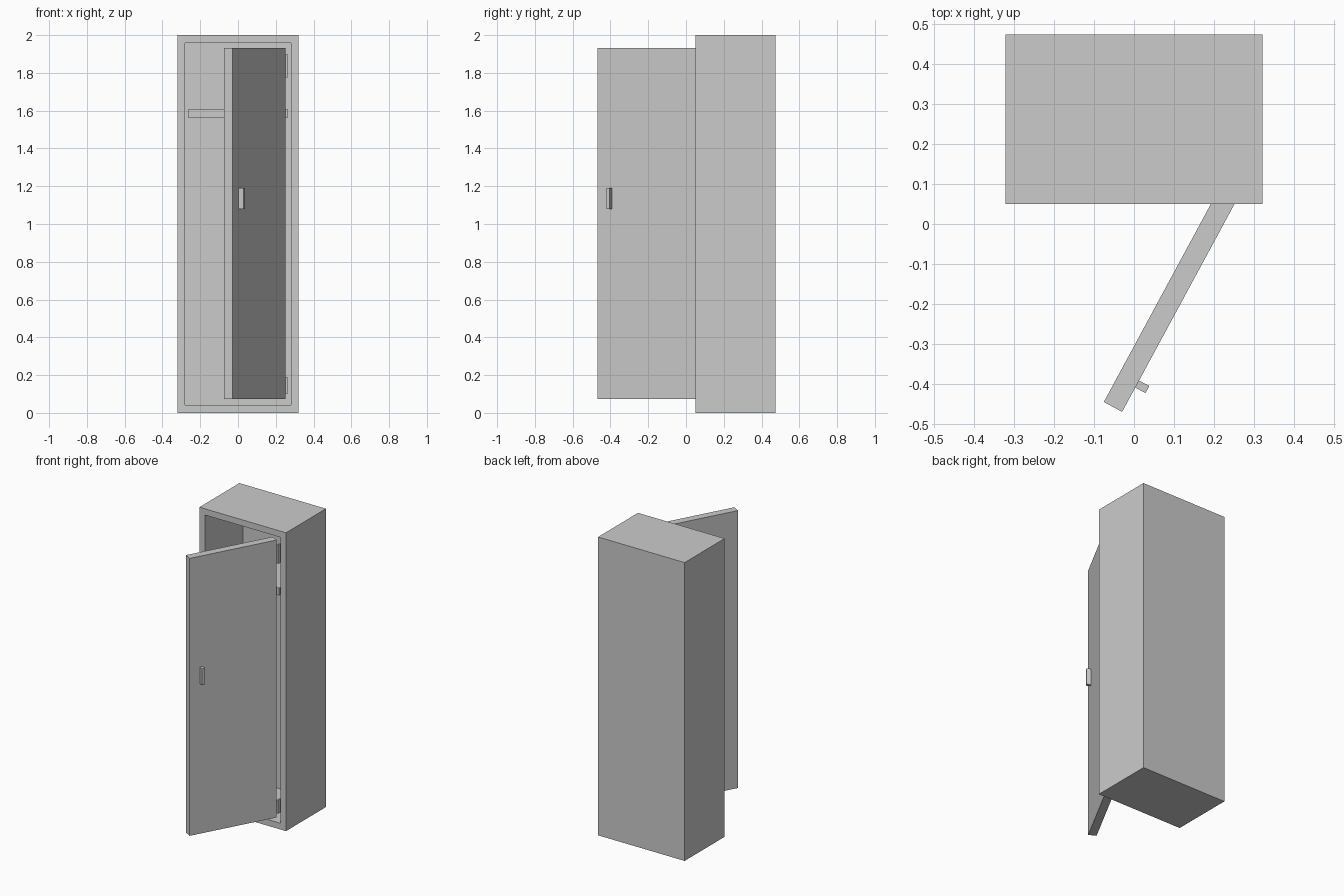
import bpy, bmesh, math
from mathutils import Matrix, Vector

if "Cube" in bpy.data.objects:
    bpy.data.objects.remove(bpy.data.objects["Cube"])

grey = bpy.data.materials.new("light_grey")
grey.diffuse_color = (0.6, 0.6, 0.6, 1)
grey.use_nodes = True
grey.node_tree.nodes["Principled BSDF"].inputs["Base Color"].default_value = grey.diffuse_color


def finish(name, bm):
    mesh = bpy.data.meshes.new(name)
    bm.to_mesh(mesh)
    bm.free()
    mesh.materials.append(grey)
    obj = bpy.data.objects.new(name, mesh)
    bpy.context.collection.objects.link(obj)
    return obj


def box(lo, hi):
    lo, hi = Vector(lo), Vector(hi)
    bm = bmesh.new()
    bmesh.ops.create_cube(bm, size=1, matrix=Matrix.Translation((lo + hi) / 2)
                          @ Matrix.Diagonal((hi - lo).to_4d()))
    bm.normal_update()
    return bm


# Cabinet: solid box with its front inset and pushed back into a hollow
WALL, FRONT = 0.059, 0.05
bm = box((-0.321, FRONT, 0), (0.321, 0.473, 2))
front = min(bm.faces, key=lambda f: f.normal.y)
bmesh.ops.inset_individual(bm, faces=[front], thickness=WALL)
panel = bmesh.ops.extrude_discrete_faces(bm, faces=[front])["faces"][0]
bmesh.ops.translate(bm, verts=panel.verts, vec=(0, 0.403, 0))
finish("cabinet", bm)

# Upper shelf
finish("shelf", box((-0.262, 0.06, 1.56), (0.262, 0.453, 1.61)))

# Door and handle: built along local -x from the hinge edge, then swung open
swing = Matrix.Translation((0.251, FRONT, 0)) @ Matrix.Rotation(math.radians(61.6), 4, 'Z')
door = finish("door", box((-0.59, 0, 0.073), (0, 0.052, 1.933)))
handle = finish("door_handle", box((-0.521, -0.029, 1.08), (-0.501, 0, 1.19)))
for part in (door, handle):
    part.matrix_world = swing

# Hinges between the door edge and the frame
for name, z0, z1 in (("upper_hinge", 1.775, 1.90), ("lower_hinge", 0.10, 0.19)):
    finish(name, box((0.25, 0.052, z0), (0.262, 0.08, z1)))
